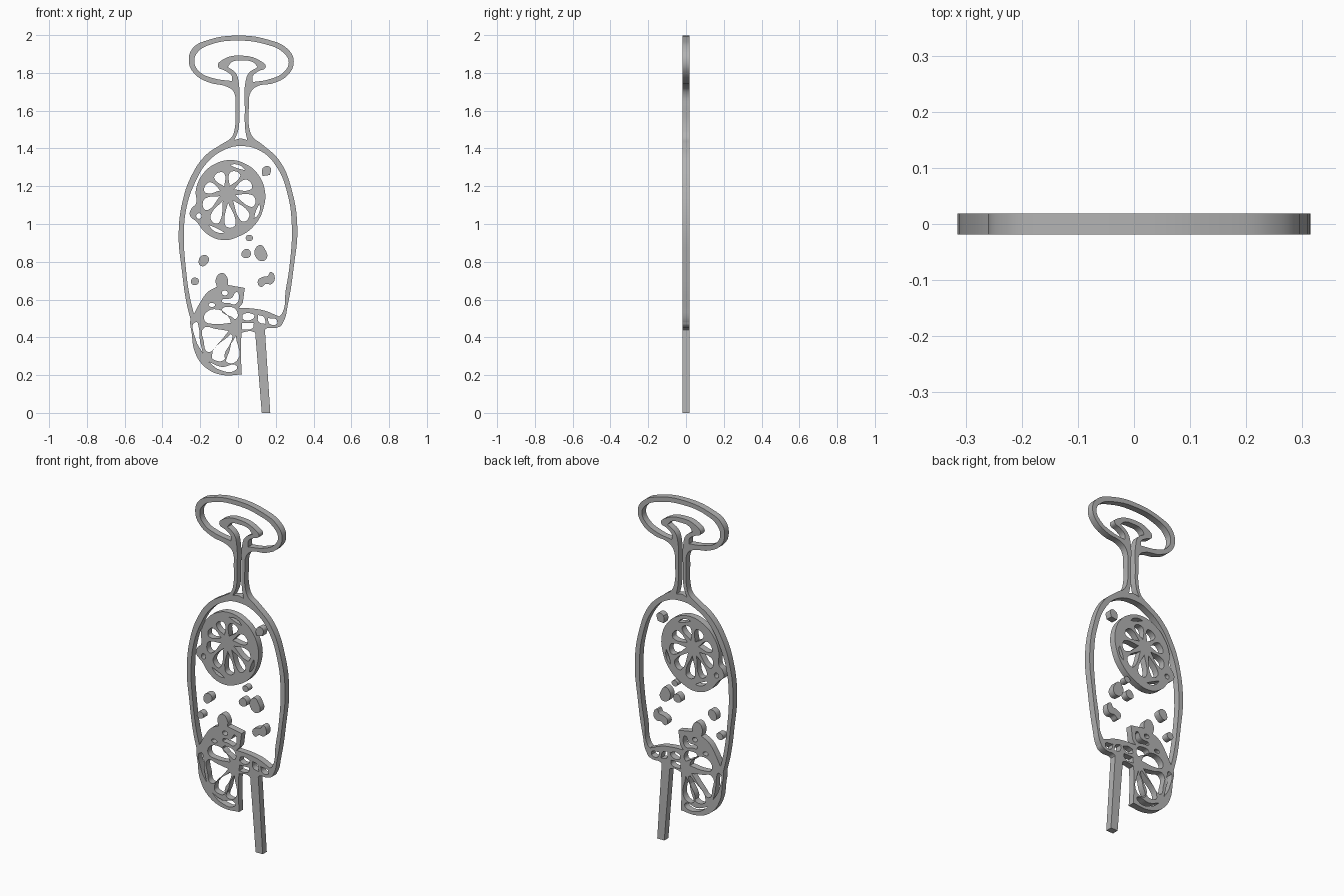
import bpy, math

cube = bpy.data.objects.get("Cube")
if cube:
    bpy.data.objects.remove(cube, do_unlink=True)

UNIT, X0, Z0 = 189.0, 238.2, 413.0     # drawing units per unit, and the origin
HALF = 0.0188                          # half of the plate thickness

grey = bpy.data.materials.new("plain grey")
grey.use_nodes = True
COL = (0.45, 0.45, 0.45, 1)
grey.diffuse_color = COL
grey.node_tree.nodes["Principled BSDF"].inputs["Base Color"].default_value = COL


def cutout(name, loops, smooth=True):
    """Flat plate from closed outlines (first is the edge, others are holes).
    A point with a third value is a sharp corner."""
    cu = bpy.data.curves.new(name, 'CURVE')
    cu.dimensions, cu.fill_mode = '2D', 'BOTH'
    cu.extrude, cu.resolution_u = HALF, 5
    for loop in loops:
        sp = cu.splines.new('BEZIER')
        sp.bezier_points.add(len(loop) - 1)
        sp.use_cyclic_u = True
        for bp, p in zip(sp.bezier_points, loop):
            bp.co = ((p[0] - X0) / UNIT, (Z0 - p[1]) / UNIT, 0)
            kind = 'VECTOR' if len(p) > 2 or not smooth else 'AUTO'
            bp.handle_left_type = bp.handle_right_type = kind
    ob = bpy.data.objects.new(name, cu)
    bpy.context.collection.objects.link(ob)
    ob.rotation_euler.x = math.pi / 2
    bpy.ops.object.select_all(action='DESELECT')
    ob.select_set(True)
    bpy.context.view_layer.objects.active = ob
    bpy.ops.object.convert(target='MESH')
    ob = bpy.context.object
    bpy.ops.object.transform_apply(location=False, rotation=True, scale=False)
    bpy.ops.object.mode_set(mode='EDIT')
    bpy.ops.mesh.select_all(action='SELECT')
    bpy.ops.mesh.remove_doubles(threshold=0.0002)
    bpy.ops.mesh.normals_make_consistent(inside=False)
    bpy.ops.object.mode_set(mode='OBJECT')
    ob.data.materials.clear()
    ob.data.materials.append(grey)
    bpy.ops.object.shade_smooth_by_angle(angle=math.radians(35))
    return ob


def blob(x, z, rx, rz, n=7, turn=0.0):
    """Small rounded outline."""
    return [(x + rx * math.cos(turn + 2 * math.pi * i / n),
             z + rz * math.sin(turn + 2 * math.pi * i / n)) for i in range(n)]


def sliver(cx, cz, rx, rz, a0, a1, width):
    """Thin pointed slit that follows an ellipse between two angles."""
    def pt(t, k):
        a = math.radians(a0 + (a1 - a0) * t)
        return (cx + (rx + k) * math.cos(a), cz - (rz + k) * math.sin(a))
    return [pt(0, 0) + (1,), pt(.3, width / 2), pt(.7, width / 2),
            pt(1, 0) + (1,), pt(.7, -width / 2), pt(.3, -width / 2)]


# Glass: foot, stem and the bowl wall, standing upside down
edge = [(238, 35.5), (268, 39.5), (288, 49), (294, 61), (289, 74), (274, 83), (258, 86),
        (251, 92), (249, 108), (249.5, 128), (253, 137), (262, 144), (280, 161),
        (292, 190), (297.6, 228), (294, 267), (288, 305), (283, 323), (278, 327, 1),
        (277, 318, 1), (282, 314), (286, 290), (290, 264), (292, 225), (288, 195), (277, 167), (261, 151),
        (240, 146), (224, 150), (207, 163), (195, 183), (187, 206), (184, 235),
        (186, 268), (190, 297), (194.5, 316, 1), (192, 324, 1), (186.5, 302), (182, 270),
        (178.8, 235), (183, 200), (192, 175), (206, 155), (222, 144), (232, 137),
        (235, 128), (235.5, 108), (234, 92), (228, 87), (208, 82), (194, 73),
        (189, 61), (193, 48), (208, 40)]
foot_hole = [(238, 40.5), (265, 44), (283, 52), (289, 62), (284, 72), (270, 79), (253, 82, 1),
             (253, 76), (259, 71), (266, 67), (261, 61), (240, 55.5), (224, 59), (218, 66),
             (226, 71), (232, 76), (232, 81, 1), (213, 78), (200, 72), (194.5, 62),
             (198, 52), (212, 44)]
stem_hole = [(234.5, 140, 1), (238.5, 130), (239.5, 108), (239, 83), (236, 73), (228, 67, 1),
             (232, 62), (242, 60.5), (253, 62), (258, 67, 1), (249, 73), (245.5, 83),
             (245, 108), (245.5, 130), (247.5, 140, 1), (241, 138.5)]
cutout("glass_outline", [edge, foot_hole, stem_hole])

# Whole citrus slice with wedge openings around its hub
rind = [(231, 160), (246, 164), (258, 174), (265, 190), (264, 207), (255, 225),
        (240, 236), (222, 240), (206, 233), (197, 222), (190, 215), (192, 208),
        (196, 204), (196, 190), (203, 174), (215, 164)]
slice_loops = [rind, blob(199, 216, 2.6, 2.8)]
HUB, WEDGES = (227, 192), 9
for i in range(WEDGES):
    mid = math.radians(6 + i * 360 / WEDGES)
    half = math.pi / WEDGES

    def at(a, k):
        ox, oz = 229 + 26 * math.cos(a), 199 + 28 * math.sin(a)
        return (HUB[0] + (ox - HUB[0]) * k, HUB[1] + (oz - HUB[1]) * k)
    slice_loops.append([at(mid, .3) + (1,), at(mid - half * .68, .9), at(mid - half * .4, 1),
                        at(mid + half * .4, 1), at(mid + half * .68, .9)])
slice_loops += [sliver(229, 199, 31, 34, a, b, 3) for a, b in ((58, 88), (-35, -8), (-130, -98))]
cutout("whole_citrus_slice", slice_loops)

# Half citrus slice hanging on the rim
half_edge = [(191, 318), (194, 314), (200, 303), (208, 292), (217, 287, 1), (216, 279), (222, 273),
             (228, 279), (228, 285, 1), (245, 288, 1), (243, 303, 1), (239, 308, 1),
             (243, 313, 1), (242, 330, 1), (241, 348), (242, 374.5, 1), (222, 375), (205, 367),
             (195, 352), (192, 334)]
half_holes = [
    [(206, 313), (220, 310), (230, 319), (231, 323, 1), (214, 324), (205, 321)],
    [(204, 328), (216, 329), (229, 331, 1), (218, 344), (208, 352), (204, 342)],
    [(212, 357), (231, 334, 1), (233, 336, 1), (224, 360), (217, 361)],
    [(236, 336, 1), (237, 361), (226, 361)],
    [(196, 322), (199, 328), (200, 340), (203, 353, 1), (196, 340)],
    [(209, 362, 1), (222, 367), (237, 366), (236, 370), (220, 370)],
    [(222, 301), (232, 298), (237, 292), (239, 295), (236, 304), (229, 303)],
    [(222, 310), (230, 307), (237, 311), (236, 319), (232, 317)],
    blob(225, 293, 3, 2.4), blob(212, 305, 3.2, 2)]
cutout("half_citrus_slice", [half_edge] + half_holes)

# Rim of the glass
rim = [(239, 308, 1), (252, 308.5), (266, 311), (278, 316), (284, 318, 1), (282, 325), (276, 328),
       (266, 329), (263, 336, 1), (257, 336, 1), (254, 332), (240, 333, 1)]
rim_holes = [[(242, 315, 1), (248, 313), (255, 315, 1), (253, 319), (243, 319)],
             [(242, 323, 1), (254, 323, 1), (253, 328), (242, 329.5, 1)],
             [(258, 315, 1), (264, 317), (266, 324, 1), (259, 322)],
             [(268, 318, 1), (278, 321), (277, 324), (270, 324)]]
cutout("glass_rim", [rim] + rim_holes)

# Drinking straw
cutout("straw", [[(255, 328), (265, 328), (270.5, 413), (262, 413)]], smooth=False)

# Loose bubbles and ice chips
chips = [
    [(263, 168, 1), (267, 166), (271, 168), (270, 175, 1), (263, 176, 1), (262, 172)],
    blob(249.5, 238, 3.6, 3.2),
    [(243, 251), (248, 249), (251, 255), (247, 258), (242, 256)],
    [(256, 248), (261, 245), (265, 249), (267, 258), (261, 261), (255, 255)],
    [(199, 260), (204, 255), (209, 258), (207, 264), (201, 266)],
    [(192, 279), (197, 278), (199, 282), (196, 285), (192, 284)],
    [(258, 281), (263, 277), (268, 276), (271, 272), (275, 278), (272, 284), (266, 284), (261, 287)]]
for i, chip in enumerate(chips):
    cutout(f"chip_{i + 1}", [chip])
